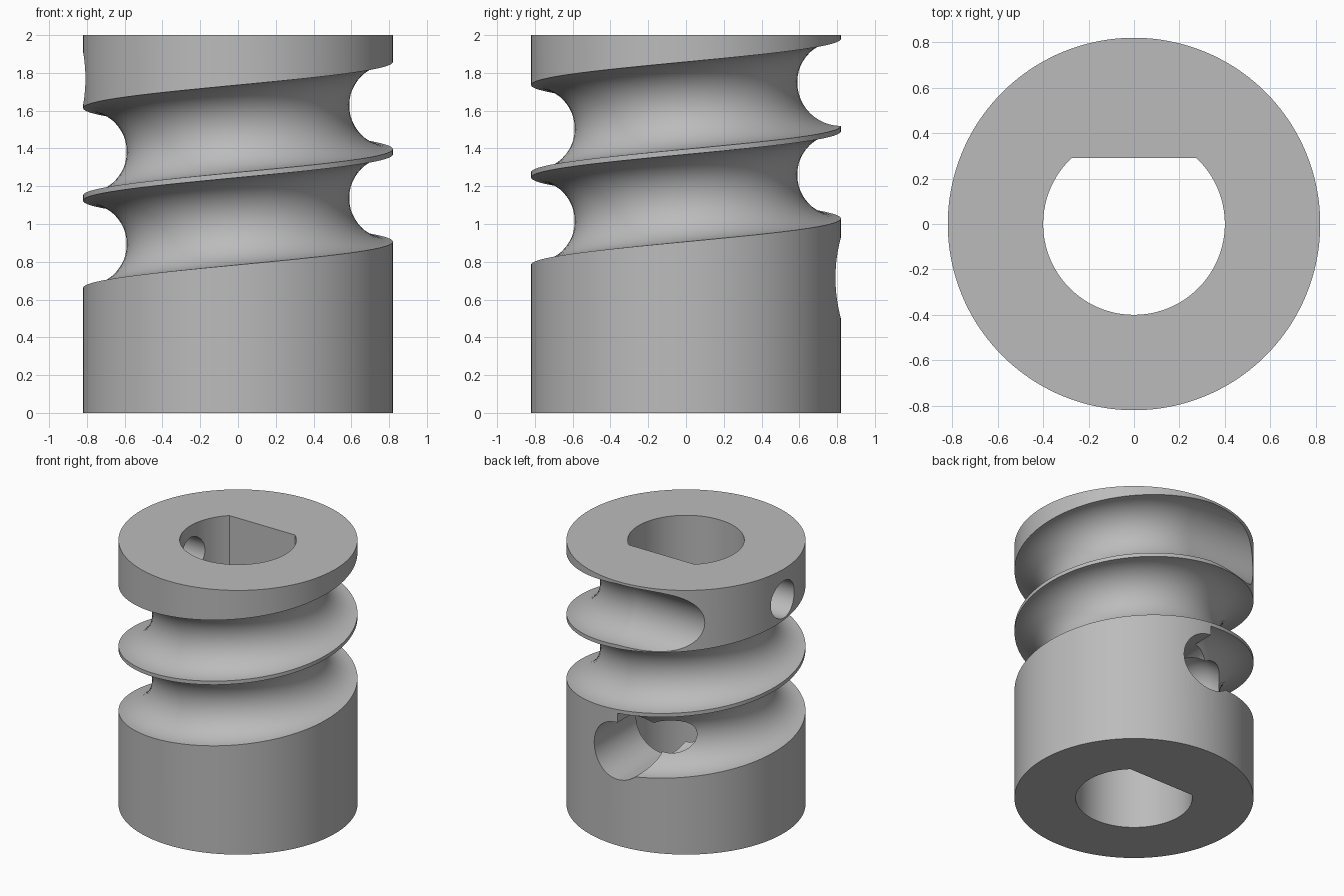
import bpy, bmesh
from math import sin, cos, pi, radians, asin
from mathutils import Vector

if "Cube" in bpy.data.objects:
    bpy.data.objects.remove(bpy.data.objects["Cube"], do_unlink=True)

RADIUS, HEIGHT = 0.82, 2.0
BORE, FLAT = 0.4, 0.29
GROOVE, PITCH, TURNS, START_Z = 0.231, 0.49, 2, 0.77

grey = bpy.data.materials.new("plain_grey")
grey.use_nodes = True
grey.diffuse_color = (0.5, 0.5, 0.5, 1)
grey.node_tree.nodes["Principled BSDF"].inputs["Base Color"].default_value = (0.5, 0.5, 0.5, 1)


def loft(name, rings):
    """Closed solid skinned through a list of equal rings."""
    bm = bmesh.new()
    loops = [[bm.verts.new(p) for p in ring] for ring in rings]
    n = len(loops[0])
    for a, b in zip(loops, loops[1:]):
        for i in range(n):
            j = (i + 1) % n
            bm.faces.new((a[i], a[j], b[j], b[i]))
    bm.faces.new(loops[0][::-1])
    bm.faces.new(loops[-1])
    bmesh.ops.recalc_face_normals(bm, faces=bm.faces)
    mesh = bpy.data.meshes.new(name)
    bm.to_mesh(mesh)
    bm.free()
    mesh.materials.append(grey)
    obj = bpy.data.objects.new(name, mesh)
    bpy.context.collection.objects.link(obj)
    return obj


def circle(centre, u, v, radius, n):
    return [centre + radius * (cos(2 * pi * i / n) * u + sin(2 * pi * i / n) * v)
            for i in range(n)]


def tube(name, start, end, radius, n=48):
    """Straight horizontal round cutter."""
    start, end = Vector(start), Vector(end)
    up = Vector((0, 0, 1))
    side = (end - start).cross(up).normalized()
    return loft(name, [circle(p, side, up, radius, n) for p in (start, end)])


X, Y, Z = Vector((1, 0, 0)), Vector((0, 1, 0)), Vector((0, 0, 1))

# Solid drum
drum = loft("grooved_drum", [circle(Z * z, X, Y, RADIUS, 144) for z in (0, HEIGHT)])

# D-shaped shaft bore
corner = asin(FLAT / BORE)
sweep = pi + 2 * corner
arc = [pi - corner + sweep * i / 72 for i in range(73)]
bore = loft("bore_cutter", [[Vector((BORE * cos(a), BORE * sin(a), z)) for a in arc]
                            for z in (-0.1, HEIGHT + 0.1)])

# Helical rope groove, running out along a straight tangent at the top
rings = []
steps = 72 * TURNS
for i in range(steps + 1):
    turn = i / 72
    a = radians(90) + 2 * pi * turn
    out = Vector((cos(a), sin(a), 0))
    rings.append(circle(out * RADIUS + Z * (START_Z + PITCH * turn), out, Z, GROOVE, 48))
rings.append([p - X for p in rings[-1]])
groove = loft("groove_cutter", rings)

# Rope anchor hole at the back and set screw hole at the side
anchor = tube("anchor_cutter", (0, 0.1, 0.715), (0, 1, 0.715), 0.215)
screw = tube("screw_cutter", (-0.2, 0, 1.77), (-1, 0, 1.77), 0.14)

# Rounded pocket easing the anchor hole into the groove floor
bpy.ops.mesh.primitive_uv_sphere_add(segments=32, ring_count=16, radius=0.2,
                                     location=(-0.2, 0.42, 0.79))
pocket = bpy.context.object
pocket.name = "pocket_cutter"
pocket.data.materials.append(grey)

# Cut the drum
bpy.ops.object.select_all(action="DESELECT")
bpy.context.view_layer.objects.active = drum
drum.select_set(True)
for cutter in (bore, groove, anchor, screw, pocket):
    cutter.hide_render = True
    cut = drum.modifiers.new(cutter.name, "BOOLEAN")
    cut.operation, cut.solver, cut.object = "DIFFERENCE", "EXACT", cutter
    bpy.ops.object.modifier_apply(modifier=cut.name)
    bpy.data.objects.remove(cutter, do_unlink=True)

bpy.ops.object.shade_smooth_by_angle(angle=radians(30))
